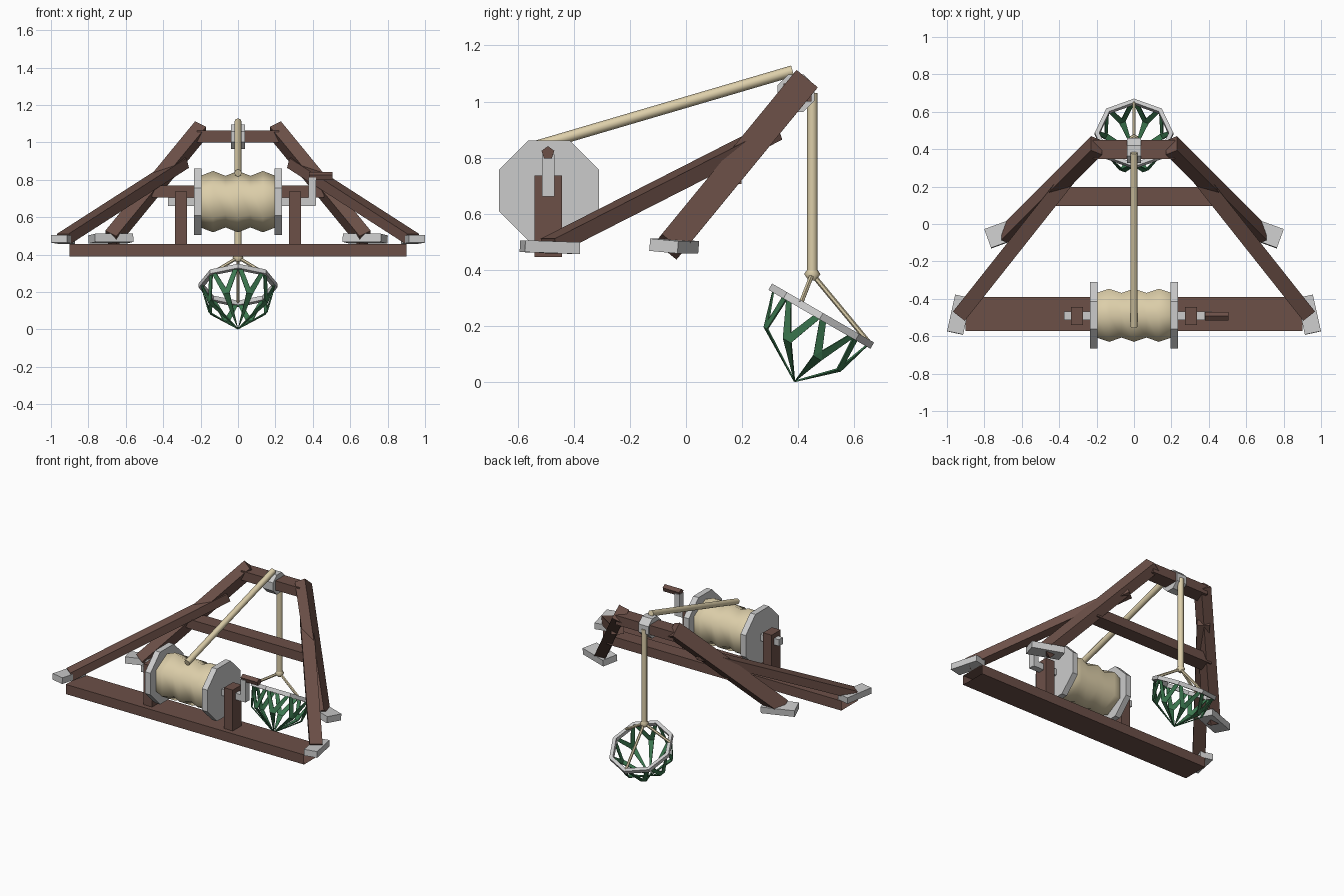
import bpy, bmesh, math
from mathutils import Vector, Matrix, Euler

if "Cube" in bpy.data.objects:
    bpy.data.objects.remove(bpy.data.objects["Cube"])

V = Vector


def material(name, col):
    m = bpy.data.materials.new(name)
    m.diffuse_color = (*col, 1)
    m.use_nodes = True
    m.node_tree.nodes["Principled BSDF"].inputs["Base Color"].default_value = m.diffuse_color
    return m


WOOD = material("wood", (0.15, 0.08, 0.064))
ROPE = material("rope", (0.72, 0.62, 0.40))
GREEN = material("green", (0.045, 0.19, 0.08))


def make(name, verts, faces, mat=None):
    me = bpy.data.meshes.new(name)
    me.from_pydata([tuple(v) for v in verts], [], faces)
    bm = bmesh.new()
    bm.from_mesh(me)
    bmesh.ops.recalc_face_normals(bm, faces=bm.faces)
    bm.to_mesh(me)
    bm.free()
    ob = bpy.data.objects.new(name, me)
    bpy.context.collection.objects.link(ob)
    if mat:
        me.materials.append(mat)
    return ob


def loft(name, rings, mat=None, caps=True):
    n = len(rings[0])
    verts = [v for r in rings for v in r]
    faces = [(k * n + i, k * n + (i + 1) % n, (k + 1) * n + (i + 1) % n, (k + 1) * n + i)
             for k in range(len(rings) - 1) for i in range(n)]
    if caps:
        faces += [tuple(range(n)), tuple(range(len(verts) - n, len(verts)))]
    return make(name, verts, faces, mat)


def frame(p0, p1, up):
    d = (p1 - p0).normalized()
    up = V(up)
    u = (up - d * up.dot(d)).normalized()
    return u, d.cross(u)


# square timber running from p0 to p1
def beam(name, p0, p1, w, h, up=(0, 0, 1), mat=WOOD, caps=True):
    p0, p1 = V(p0), V(p1)
    u, v = frame(p0, p1, up)
    rings = [[p + u * h / 2 * a + v * w / 2 * b for a, b in ((1, 1), (1, -1), (-1, -1), (-1, 1))]
             for p in (p0, p1)]
    return loft(name, rings, mat, caps)


# round part running from p0 to p1, profile = (fraction, radius) pairs
def rod(name, p0, p1, profile, n, mat=None, phase=0.0, up=(0, 0, 1)):
    p0, p1 = V(p0), V(p1)
    u, v = frame(p0, p1, up)
    ang = [2 * math.pi * i / n + phase for i in range(n)]
    if not isinstance(profile, (list, tuple)):
        profile = [(0, profile), (1, profile)]
    rings = [[p0.lerp(p1, t) + (u * math.cos(a) + v * math.sin(a)) * r for a in ang]
             for t, r in profile]
    return loft(name, rings, mat)


def box(name, c, size, rot=(0, 0, 0), mat=None):
    m = Matrix.Translation(c) @ Euler(rot).to_matrix().to_4x4()
    x, y, z = (s / 2 for s in size)
    rings = [[m @ V((a * x, b * y, k * z)) for a, b in ((1, 1), (-1, 1), (-1, -1), (1, -1))]
             for k in (-1, 1)]
    return loft(name, rings, mat)


def smooth(ob):
    for p in ob.data.polygons:
        p.use_smooth = len(p.vertices) == 4


# open-ended base beam and crossbars
beam("base_beam", (-0.9, -0.482, 0.424), (0.9, -0.482, 0.424), 0.182, 0.066, caps=False)
beam("top_crossbar", (-0.22, 0.398, 1.032), (0.22, 0.398, 1.032), 0.1, 0.064)
beam("middle_crossbar", (-0.46, 0.147, 0.738), (0.46, 0.147, 0.738), 0.1, 0.064)

AX_Y, AX_Z = -0.488, 0.683
for s, side in ((-1, "left"), (1, "right")):
    # frame legs, braces and their feet
    beam(side + "_leg", (s * 0.68, -0.06, 0.482), (s * 0.2, 0.42, 1.067), 0.07, 0.098, (0, -0.777, 0.63))
    beam(side + "_brace", (s * 0.93, -0.485, 0.485), (s * 0.3, 0.31, 0.89), 0.08, 0.056)
    box(side + "_leg_foot", (s * 0.68, -0.042, 0.485), (0.217, 0.107, 0.044),
        (math.radians(-5), 0, math.radians(-20 * s)))
    box(side + "_brace_foot", (s * 0.935, -0.485, 0.481), (0.088, 0.2, 0.042),
        (math.radians(-2), 0, math.radians(12.5 * s)))
    # drum supports and flanges
    box(side + "_drum_post", (s * 0.305, AX_Y - 0.003, 0.591), (0.066, 0.097, 0.29), mat=WOOD)
    rod(side + "_drum_flange", (s * 0.195, AX_Y, AX_Z), (s * 0.235, AX_Y, AX_Z), 0.193, 8,
        phase=math.pi / 8)

# rope drum, axle and crank
waves = [0.138 if i % 2 == 0 else 0.164 for i in range(7)]
smooth(rod("rope_drum", (-0.2, AX_Y, AX_Z), (0.2, AX_Y, AX_Z),
           [(i / 6, r) for i, r in enumerate(waves)], 6, ROPE))
box("axle", (0.02, AX_Y - 0.002, AX_Z), (0.79, 0.044, 0.044))
box("crank_arm", (0.397, AX_Y - 0.003, 0.737), (0.038, 0.046, 0.148))
rod("crank_handle", (0.38, AX_Y - 0.004, 0.817), (0.505, AX_Y - 0.004, 0.817), 0.024, 5, WOOD)

# pulley and ropes
rod("pulley", (-0.038, 0.392, 1.03), (0.038, 0.392, 1.03), 0.072, 8, phase=math.pi / 8)
knot = V((0, 0.45, 0.385))
smooth(rod("long_rope", (0, -0.55, 0.836), (0, 0.38, 1.109), 0.02, 8, ROPE))
smooth(rod("hanging_rope", (0, 0.45, 1.03), knot, 0.019, 8, ROPE, up=(0, 1, 0)))
smooth(rod("knot", knot + V((0, 0, -0.022)), knot + V((0, 0, 0.022)),
           [(0, 0.014), (0.5, 0.029), (1, 0.014)], 8, ROPE, up=(0, 1, 0)))

# tilted basket rim
tilt = Matrix.Translation((0, 0.482, 0.235)) @ Matrix.Rotation(math.radians(-30), 4, 'X')
rings = []
for i in range(9):
    a = i * math.pi / 4
    rings.append([tilt @ V((r * math.cos(a), r * math.sin(a), z))
                  for r, z in ((0.21, 0.013), (0.21, -0.013), (0.186, -0.013), (0.186, 0.013))])
rim = loft("basket_rim", rings, caps=False)
bm = bmesh.new()
bm.from_mesh(rim.data)
bmesh.ops.remove_doubles(bm, verts=bm.verts, dist=1e-5)
bmesh.ops.recalc_face_normals(bm, faces=bm.faces)
bm.to_mesh(rim.data)
bm.free()

# three strands holding the basket
for i, deg in enumerate((90, 207, 333)):
    a = math.radians(deg)
    end = tilt @ V((0.19 * math.cos(a), 0.19 * math.sin(a), 0.005))
    rod("basket_strand_%d" % (i + 1), knot, end, 0.009, 6, ROPE, up=(0, 1, 0.3))

# basket lattice: forked strips narrowing to one bottom point
apex = V((0, 0.387, 0.003))
verts, faces = [], []


def ring_point(r, a, z):
    return tilt @ V((r * math.cos(a), r * math.sin(a), z))


for i in range(8):
    a = (i + 0.5) * math.pi / 4
    ml, mr = (ring_point(0.163, a + e, -0.135) for e in (-0.11, 0.11))
    mt = ring_point(0.168, a, -0.105)
    b = len(verts)
    verts += [ml, mr, mt, apex]
    faces += [(b, b + 1, b + 3), (b, b + 2, b + 1)]
    for s, m in ((-1, 0), (1, 1)):
        c = a + s * math.pi / 8
        verts += [ring_point(0.193, c, -0.01), ring_point(0.193, c - s * 0.13, -0.01)]
        k = len(verts)
        faces.append((b + m, k - 2, k - 1, b + 2))
basket = make("basket_lattice", verts, faces, GREEN)
mod = basket.modifiers.new("thickness", 'SOLIDIFY')
mod.thickness = 0.006
mod.offset = 0
